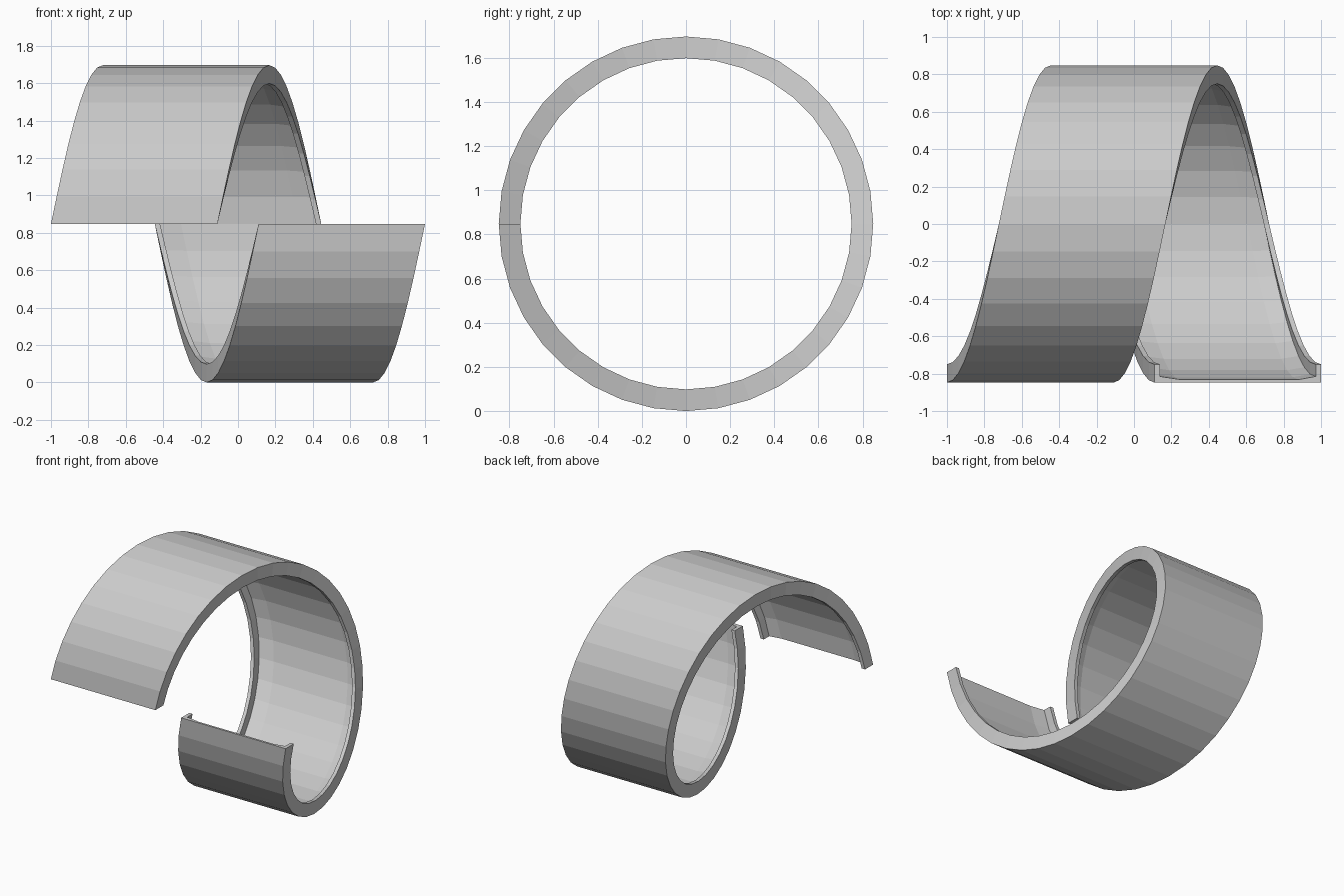
import bpy, bmesh
from math import sin, cos, pi

if "Cube" in bpy.data.objects:
    bpy.data.objects.remove(bpy.data.objects["Cube"])

STEPS = 36           # 10 degrees per segment, one full turn
PITCH = 1.11         # sideways travel over the turn
R_OUT, R_IN = 0.848, 0.75
CZ = 0.848           # height of the coil axis
WIDTH = 0.89

# Channel cross-section: (offset along x, radius), thin web with inward lips
profile = [
    (0, R_OUT), (WIDTH, R_OUT),
    (WIDTH, R_IN), (WIDTH - 0.028, R_IN),
    (WIDTH - 0.028, 0.815), (WIDTH - 0.12, 0.832),
    (0.14, 0.832), (0.028, 0.815),
    (0.028, R_IN), (0, R_IN),
]

# Sweep the section along the helix: front, top, back, bottom, front
bm = bmesh.new()
rings = []
for i in range(STEPS + 1):
    a = 2 * pi * i / STEPS
    x0 = -1 + PITCH * i / STEPS
    rings.append([bm.verts.new((x0 + x, -r * cos(a), CZ + r * sin(a)))
                  for x, r in profile])

n = len(profile)
for r0, r1 in zip(rings, rings[1:]):
    for j in range(n):
        k = (j + 1) % n
        bm.faces.new((r0[j], r0[k], r1[k], r1[j]))

# End caps
bm.faces.new(rings[0])
bm.faces.new(rings[-1])
bmesh.ops.recalc_face_normals(bm, faces=bm.faces)

mesh = bpy.data.meshes.new("spiral_band")
bm.to_mesh(mesh)
bm.free()
bpy.context.collection.objects.link(bpy.data.objects.new("spiral_band", mesh))
